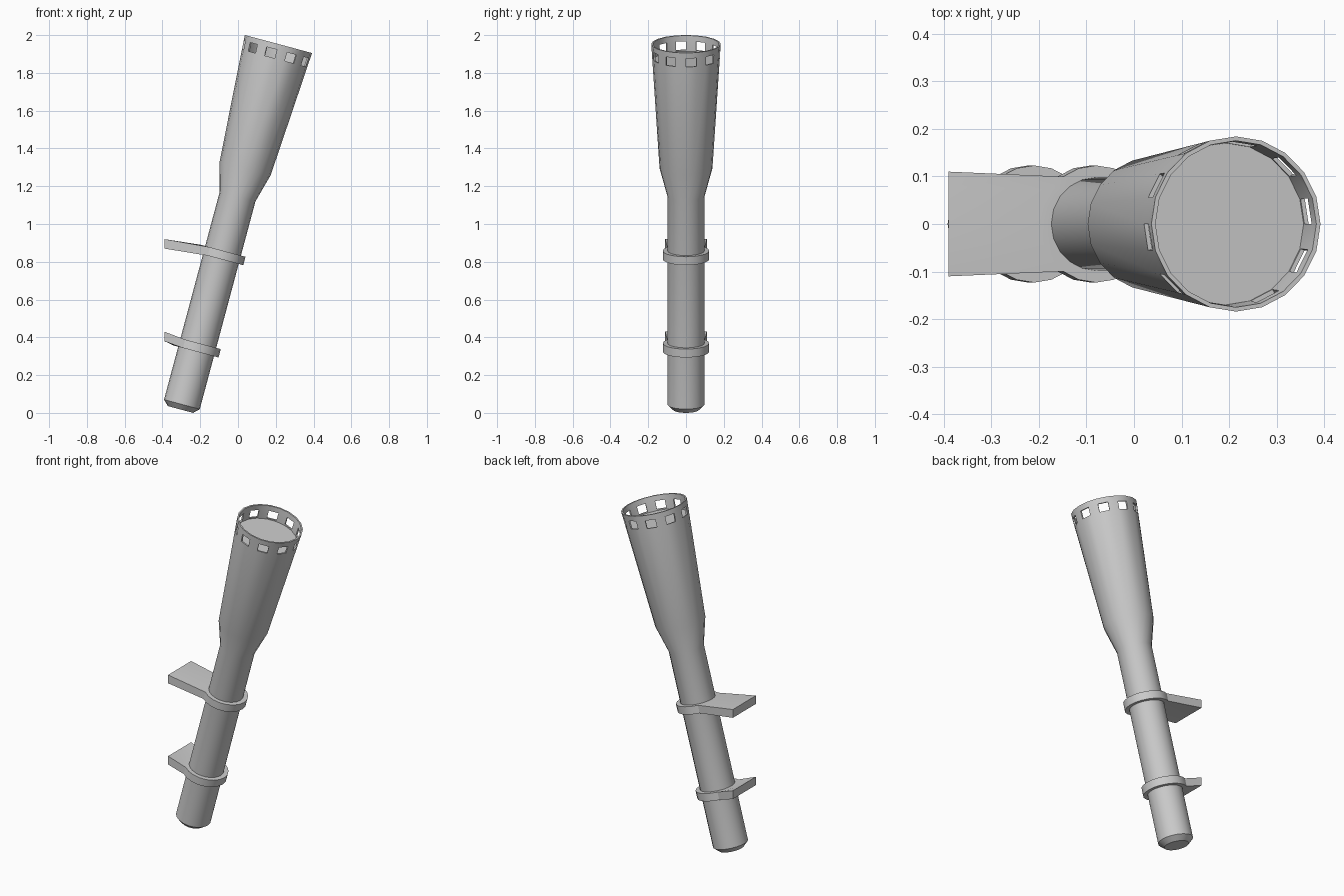
import bpy, bmesh
from math import sin, cos, radians
from mathutils import Matrix, Vector

if "Cube" in bpy.data.objects:
    bpy.data.objects.remove(bpy.data.objects["Cube"])

N = 20                                   # sides of every round part
TILT = Matrix.Translation((-0.297, 0, 0.045)) @ Matrix.Rotation(radians(15), 4, 'Y')


def ring(bm, r, t):
    """One tilted circle of N vertices at distance t along the axis."""
    return [bm.verts.new(TILT @ Vector((r * cos(radians(18 * i)), r * sin(radians(18 * i)), t)))
            for i in range(N)]


def bridge(bm, a, b, keep=lambda i: True):
    for i in range(N):
        j = (i + 1) % N
        if keep(i):
            bm.faces.new((a[i], a[j], b[j], b[i]))


def finish(bm, name):
    bmesh.ops.recalc_face_normals(bm, faces=bm.faces)
    me = bpy.data.meshes.new(name)
    bm.to_mesh(me)
    bm.free()
    ob = bpy.data.objects.new(name, me)
    bpy.context.collection.objects.link(ob)
    bpy.context.view_layer.objects.active = ob
    ob.select_set(True)
    bpy.ops.object.shade_smooth_by_angle(angle=radians(17.9 + 5))
    ob.select_set(False)


# Torch body: lathed handle, flared head, pierced rim and recessed floor
WALL, LOW, HIGH, TOP = 0.009, 1.897, 1.944, 1.975
profile = [(0.069, -0.028), (0.098, 0), (0.098, 1.139), (0.14, 1.294),
           (0.179, LOW), (0.182, HIGH), (0.184, TOP),
           (0.184 - WALL, TOP), (0.182 - WALL, HIGH), (0.179 - WALL, LOW),
           (0.179 - WALL, 1.89)]
bm = bmesh.new()
rings = [ring(bm, r, t) for r, t in profile]
for k in range(len(rings) - 1):
    pierced = k in (4, 8)                # the outer and inner window bands
    bridge(bm, rings[k], rings[k + 1], lambda i: not pierced or i % 2)
bm.faces.new(rings[0])
bm.faces.new(rings[-1])
# Window reveals
o_low, o_high, i_high, i_low = rings[4], rings[5], rings[8], rings[9]
bridge(bm, o_low, i_low, lambda i: i % 2 == 0)
bridge(bm, o_high, i_high, lambda i: i % 2 == 0)
for i in range(N):
    bm.faces.new((o_low[i], o_high[i], i_high[i], i_low[i]))
finish(bm, "torch_body")


# Wall brackets: collar around the handle with a plate reaching back to the wall
def bracket(name, t, end_z):
    h = 0.023
    bm = bmesh.new()
    inner_b, outer_b = ring(bm, 0.097, t - h), ring(bm, 0.123, t - h)
    inner_t, outer_t = ring(bm, 0.097, t + h), ring(bm, 0.123, t + h)
    bridge(bm, inner_b, outer_b)
    bridge(bm, inner_t, outer_t)
    bridge(bm, outer_b, outer_t, lambda i: not 7 <= i < 13)
    ends = []
    for i in range(7, 14):
        y = 0.11 * sin(radians(18 * i)) / sin(radians(126))
        ends.append([bm.verts.new((-0.39, y, end_z + dz)) for dz in (-0.025, 0.025)])
    for k in range(6):
        i, (b0, t0), (b1, t1) = k + 7, ends[k], ends[k + 1]
        bm.faces.new((outer_b[i], outer_b[i + 1], b1, b0))
        bm.faces.new((outer_t[i], outer_t[i + 1], t1, t0))
        bm.faces.new((b0, b1, t1, t0))
    for i, e in ((7, ends[0]), (13, ends[-1])):
        bm.faces.new((outer_b[i], outer_t[i], e[1], e[0]))
    finish(bm, name)


bracket("upper_bracket", 0.819, 0.895)
bracket("lower_bracket", 0.313, 0.405)
